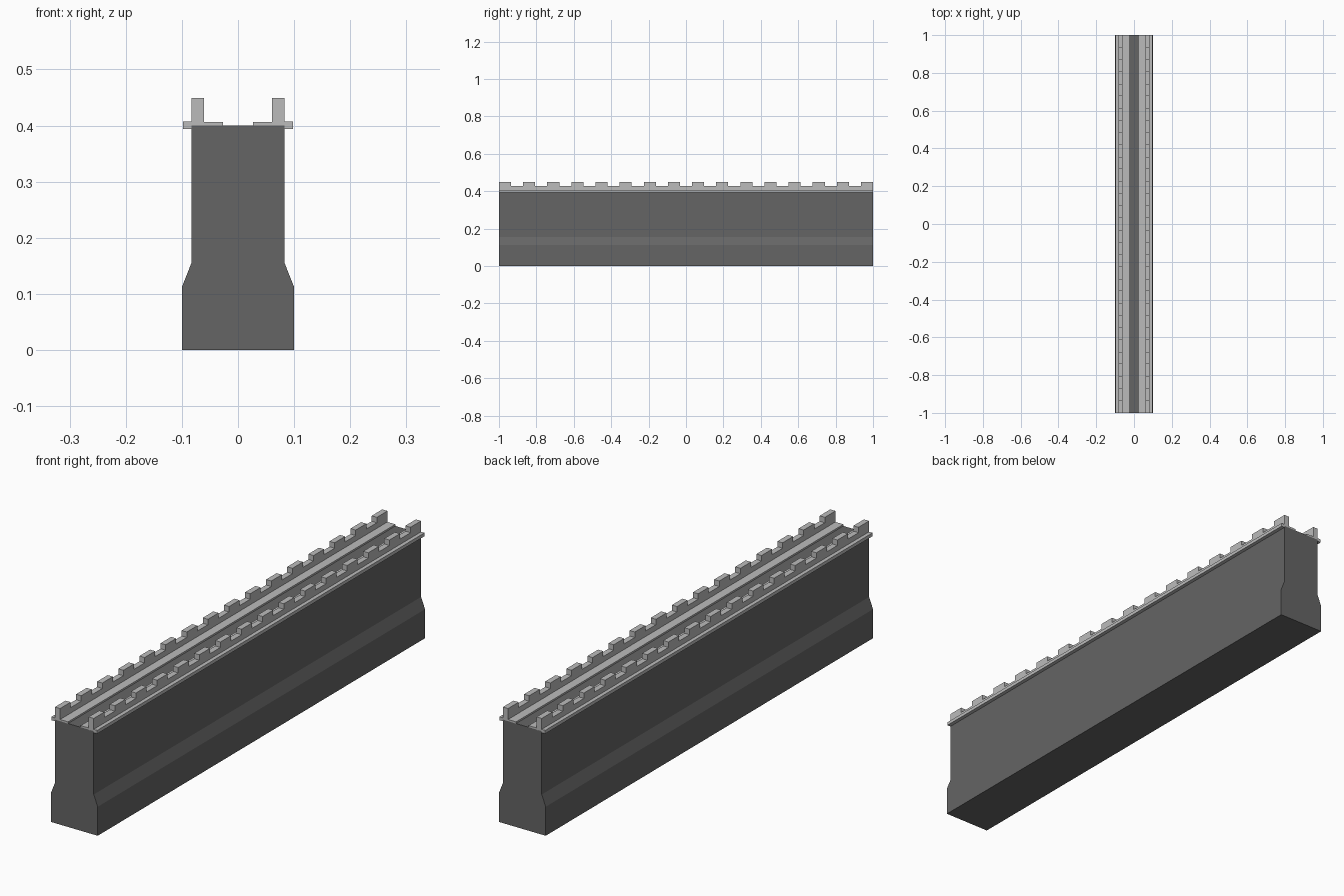
import bpy, bmesh
from mathutils import Vector

if "Cube" in bpy.data.objects:
    bpy.data.objects.remove(bpy.data.objects["Cube"])


def material(name, grey):
    m = bpy.data.materials.new(name)
    m.diffuse_color = (grey, grey, grey, 1)
    m.use_nodes = True
    m.node_tree.nodes["Principled BSDF"].inputs["Base Color"].default_value = m.diffuse_color
    return m


DARK = material("dark_stone", 0.13)
LIGHT = material("light_stone", 0.5)


def prism(name, points, sweep, mat, mirrored=False):
    """Extrude a closed polygon along a vector; optionally mirror across x = 0."""
    bm = bmesh.new()
    face = bm.faces.new([bm.verts.new(p) for p in points])
    new = bmesh.ops.extrude_face_region(bm, geom=[face])["geom"]
    verts = [g for g in new if isinstance(g, bmesh.types.BMVert)]
    bmesh.ops.translate(bm, verts=verts, vec=Vector(sweep))
    bmesh.ops.recalc_face_normals(bm, faces=bm.faces)
    mesh = bpy.data.meshes.new(name)
    bm.to_mesh(mesh)
    bm.free()
    mesh.materials.append(mat)
    obj = bpy.data.objects.new(name, mesh)
    bpy.context.collection.objects.link(obj)
    if mirrored:
        obj.modifiers.new("mirror", 'MIRROR').use_axis = (True, False, False)
    return obj


def bar(name, x0, x1, z0, z1):
    """Full-length bar on both sides of the wall."""
    profile = [(x0, -1, z0), (x1, -1, z0), (x1, -1, z1), (x0, -1, z1)]
    return prism(name, profile, (0, 2, 0), LIGHT, True)


# Wall body with a wider, sloped foot
half = [(0.1, 0), (0.1, 0.112), (0.083, 0.155), (0.083, 0.4)]
outline = half + [(-x, z) for x, z in reversed(half)]
prism("wall_body", [(x, -1, z) for x, z in outline], (0, 2, 0), DARK)

# Overhanging ledges and raised walkway kerbs
bar("outer_ledge", 0.069, 0.098, 0.394, 0.407)
bar("walkway_kerb", 0.027, 0.061, 0.398, 0.4065)

# Battlements: 16 merlons and 15 equal gaps as one stepped outline
step = 2 / 31
comb = [(-1, 0.398)]
for i in range(31):
    z = 0.449 if i % 2 == 0 else 0.428
    comb += [(-1 + i * step, z), (-1 + (i + 1) * step, z)]
comb.append((1, 0.398))
prism("battlement", [(0.061, y, z) for y, z in comb], (0.022, 0, 0), LIGHT, True)
